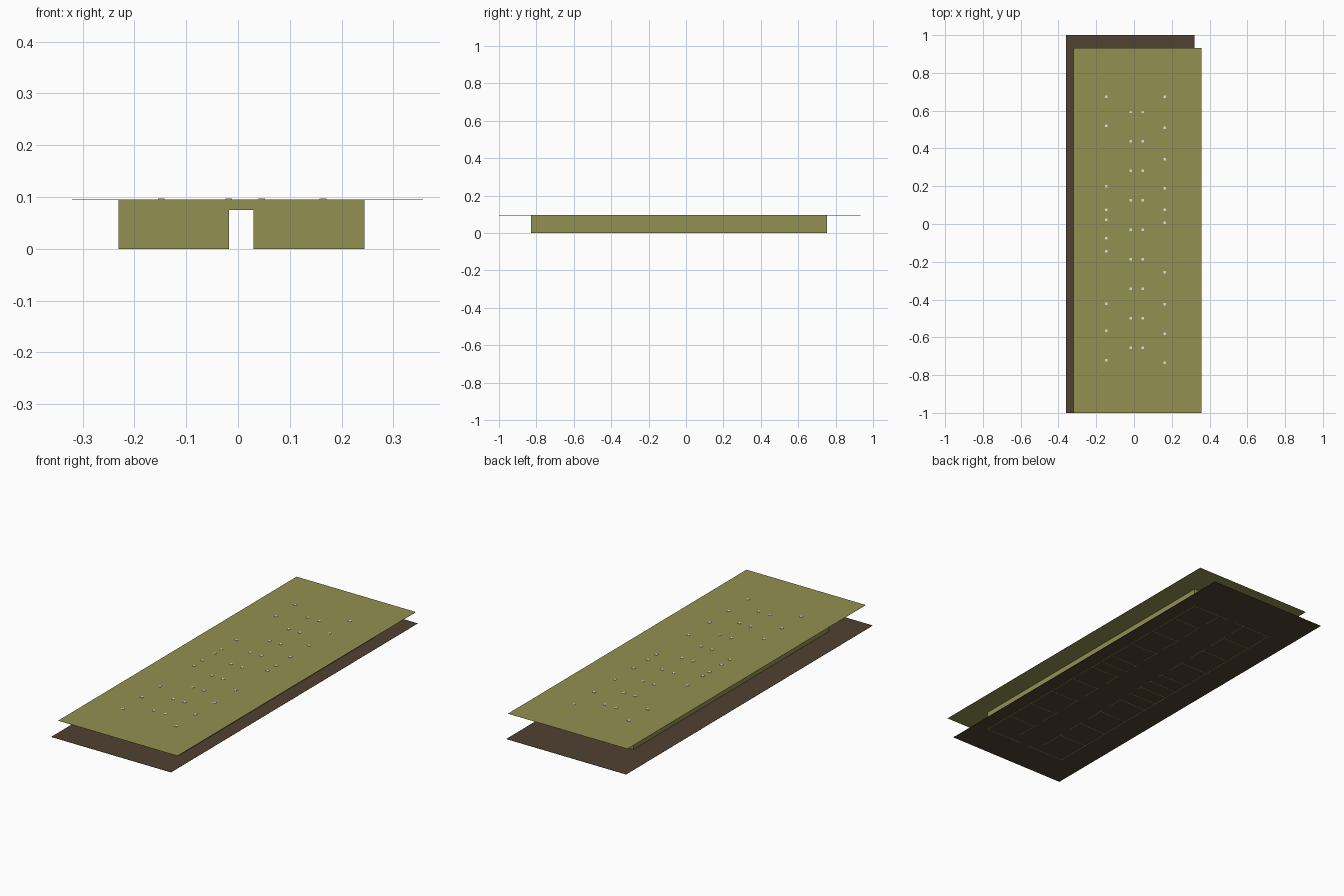
import bpy

if "Cube" in bpy.data.objects:
    bpy.data.objects.remove(bpy.data.objects["Cube"])

def material(name, rgb):
    m = bpy.data.materials.new(name)
    m.diffuse_color = (*rgb, 1)
    m.use_nodes = True
    m.node_tree.nodes["Principled BSDF"].inputs["Base Color"].default_value = m.diffuse_color
    return m

OLIVE = material("olive plaster", (0.29, 0.28, 0.083))
BROWN = material("brown floor", (0.082, 0.054, 0.031))
WHITE = material("white light", (0.75, 0.75, 0.75))

def build(name, boxes, mat):
    """One object made of axis-aligned boxes (x0, x1, y0, y1, z0, z1)."""
    verts, faces = [], []
    for x0, x1, y0, y1, z0, z1 in boxes:
        n = len(verts)
        verts += [(x, y, z) for z in (z0, z1)
                  for x, y in ((x0, y0), (x1, y0), (x1, y1), (x0, y1))]
        faces += [[n + i for i in f] for f in
                  ((3, 2, 1, 0), (4, 5, 6, 7), (0, 1, 5, 4),
                   (1, 2, 6, 5), (2, 3, 7, 6), (3, 0, 4, 7))]
    me = bpy.data.meshes.new(name)
    me.from_pydata(verts, [], faces)
    me.materials.append(mat)
    ob = bpy.data.objects.new(name, me)
    bpy.context.collection.objects.link(ob)

T = 0.004                        # wall thickness
H, DOOR_H = 0.0945, 0.075        # wall and door heights
X0, X1, Y0, Y1 = -0.231, 0.244, -0.83, 0.755
HALL0, HALL1 = -0.07, 0.085      # corridor walls

def wall_x(y, a, b, door=None):
    """Wall along x at y, with an optional door opening (from, to)."""
    if door is None:
        return [(a, b, y, y + T, 0, H)]
    return [(a, door[0], y, y + T, 0, H), (door[1], b, y, y + T, 0, H),
            (door[0], door[1], y, y + T, DOOR_H, H)]

def wall_y(x, a, b, door):
    return [(x, x + T, a, door[0], 0, H), (x, x + T, door[1], b, 0, H),
            (x, x + T, door[0], door[1], DOOR_H, H)]

# floor and roof slabs, offset from each other
build("floor", [(-0.36, 0.32, -1, 1, 0.0004, 0.001)], BROWN)
build("ceiling", [(-0.32, 0.357, -1, 0.932, H, H + 0.0008)], OLIVE)

# outer walls, with the corridor doorway at each end
entry = (-0.017, 0.03)
build("end_walls", wall_x(Y0, X0, X1, entry) + wall_x(Y1 - T, X0, X1, entry), OLIVE)
build("side_walls", [(X0, X0 + T, Y0, Y1, 0, H), (X1 - T, X1, Y0, Y1, 0, H)], OLIVE)

# rooms on both sides of the corridor
left = [Y0, -0.645, -0.495, -0.34, -0.19, -0.11, -0.03, 0.045, 0.125, 0.28, 0.44, 0.6, Y1]
right = [Y0, -0.66, -0.5, -0.34, -0.18, -0.03, 0.04, 0.115, 0.27, 0.43, 0.595, Y1]
for name, cuts, outer, hall in (("left", left, X0, HALL0), ("right", right, X1, HALL1)):
    a, b = min(outer, hall), max(outer, hall)
    parts, hall_wall = [], []
    for y in cuts[1:-1]:
        parts += wall_x(y - T / 2, a, b)
    for y0, y1 in zip(cuts, cuts[1:]):
        hall_wall += wall_y(hall - T / 2, y0, y1, (y0 + 0.015, y0 + 0.06))
    build(name + "_partitions", parts, OLIVE)
    build(name + "_corridor_wall", hall_wall, OLIVE)

# small square lamps set through the ceiling
def lamps(name, x, ys, s=0.0065):
    build(name, [(x - s, x + s, y - s, y + s, H - 0.003, H + 0.0025) for y in ys], WHITE)

hall_ys = [0.593 - 0.156 * i for i in range(9)]
lamps("corridor_lamps_left", -0.018, hall_ys)
lamps("corridor_lamps_right", 0.046, hall_ys)
lamps("room_lamps_left", -0.148,
      [0.674, 0.52, 0.2, 0.075, 0.022, -0.076, -0.145, -0.422, -0.566, -0.722])
lamps("room_lamps_right", 0.164,
      [0.674, 0.51, 0.343, 0.19, 0.075, 0.006, -0.256, -0.424, -0.58, -0.735])
